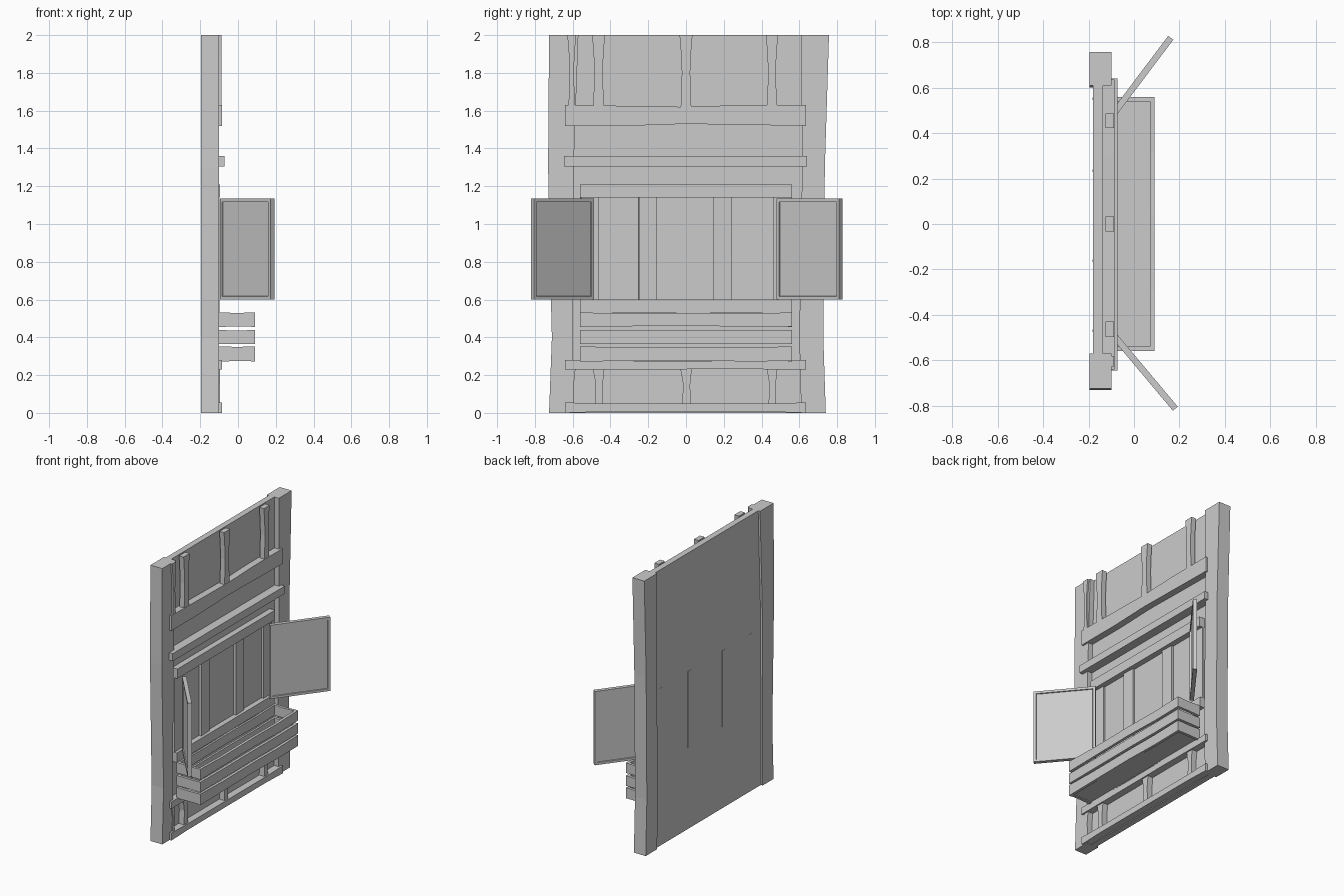
import bpy, bmesh, math
from mathutils import Matrix

if "Cube" in bpy.data.objects:
    bpy.data.objects.remove(bpy.data.objects["Cube"])


def make(name, bm):
    bmesh.ops.recalc_face_normals(bm, faces=bm.faces)
    me = bpy.data.meshes.new(name)
    bm.to_mesh(me)
    bm.free()
    ob = bpy.data.objects.new(name, me)
    bpy.context.collection.objects.link(ob)
    return ob


def timber(name, x0, x1, stations, axis):
    """Rough-hewn bar lofted along 'y' or 'z'; stations are (position, low, high)."""
    bm = bmesh.new()
    rings = []
    for p, lo, hi in stations:
        ring = []
        for x, w in ((x0, lo), (x1, lo), (x1, hi), (x0, hi)):
            ring.append(bm.verts.new((x, w, p) if axis == 'z' else (x, p, w)))
        rings.append(ring)
    for a, b in zip(rings, rings[1:]):
        for i in range(4):
            j = (i + 1) % 4
            bm.faces.new((a[i], a[j], b[j], b[i]))
    bm.faces.new(rings[0])
    bm.faces.new(rings[-1])
    return make(name, bm)


def box(name, x0, x1, y0, y1, z0, z1):
    return timber(name, x0, x1, [(z0, y0, y1), (z1, y0, y1)], 'z')


# Wall and corner posts
box("wall_panel", -0.18, -0.136, -0.62, 0.63, 0.0, 2.0)
timber("left_post", -0.195, -0.10,
       [(0, -0.725, -0.60), (0.4, -0.71, -0.60), (0.72, -0.718, -0.60),
        (1.3, -0.73, -0.595), (2, -0.725, -0.57)], 'z')
timber("right_post", -0.195, -0.10,
       [(0, 0.61, 0.74), (0.4, 0.60, 0.727), (0.72, 0.605, 0.73),
        (1.3, 0.615, 0.735), (2, 0.61, 0.757)], 'z')

# Horizontal beams
timber("upper_beam", -0.136, -0.086,
       [(-0.64, 1.52, 1.63), (-0.3, 1.52, 1.625), (0, 1.53, 1.62),
        (0.3, 1.525, 1.63), (0.635, 1.52, 1.63)], 'y')
box("upper_rail", -0.136, -0.072, -0.645, 0.64, 1.305, 1.36)
timber("lower_beam", -0.136, -0.085,
       [(-0.64, 0.23, 0.28), (-0.2, 0.23, 0.272), (0.2, 0.232, 0.275),
        (0.635, 0.23, 0.28)], 'y')
timber("base_beam", -0.136, -0.085,
       [(-0.64, 0.0, 0.055), (-0.45, 0.006, 0.05), (0.45, 0.006, 0.05),
        (0.635, 0.0, 0.055)], 'y')

# Studs above and below
for i, (y, h) in enumerate(((-0.605, 0.023), (-0.463, 0.034),
                            (0.0, 0.034), (0.455, 0.032))):
    timber(f"upper_stud_{i}", -0.125, -0.088,
           [(1.62, y - h + .006, y + h - .006), (1.8, y - h + .012, y + h - .012),
            (1.9, y - h + .008, y + h - .008), (2.0, y - h, y + h)], 'z')
    timber(f"lower_stud_{i}", -0.136, -0.095,
           [(0.05, y - h + .014, y + h - .01), (0.15, y - h + .019, y + h - .012),
            (0.235, y - h + .004, y + h - .003)], 'z')

# Window frame: head, sill, jambs and slightly twisted mullions
box("window_head", -0.136, -0.094, -0.56, 0.56, 1.14, 1.21)
box("window_sill", -0.136, -0.098, -0.56, 0.56, 0.53, 0.60)
for name, y in (("left_jamb", -0.51), ("left_mullion", -0.203),
                ("right_mullion", 0.193), ("right_jamb", 0.51)):
    ob = box(name, -0.032, 0.028, -0.048, 0.048, 0.59, 1.142)
    ob.data.transform(Matrix.Translation((-0.148, y, 0)) @ Matrix.Rotation(math.radians(2.5), 4, 'Z'))


# Shutters with a recessed panel on both faces
def shutter(name, x, y, angle):
    length, t = 0.415, 0.014
    bm = bmesh.new()
    bmesh.ops.create_cube(bm, size=1)
    bmesh.ops.scale(bm, vec=(length, 2 * t, 0.535), verts=bm.verts)
    bm.faces.ensure_lookup_table()
    bm.normal_update()
    sides = [f for f in bm.faces if abs(f.normal.y) > 0.9]
    bmesh.ops.inset_individual(bm, faces=sides, thickness=0.024)
    bmesh.ops.inset_individual(bm, faces=sides, thickness=0.002, depth=-0.007)
    ob = make(name, bm)
    ob.matrix_world = (Matrix.Translation((x, y, 0.867))
                       @ Matrix.Rotation(math.radians(angle), 4, 'Z')
                       @ Matrix.Translation((length / 2, 0, 0)))


shutter("right_shutter", -0.088, 0.488, 53)
shutter("left_shutter", -0.085, -0.495, -50)

# Planter box: three courses of rough planks with gaps, plus floor
for i, (z0, z1) in enumerate(((0.272, 0.352), (0.364, 0.438), (0.455, 0.532))):
    d = (0.006, 0.003, 0.007)[i]
    long = [(-0.56, z0, z1), (-0.3, z0 + d / 2, z1 - d), (0.05, z0 + d, z1 - d / 2),
            (0.32, z0, z1 - d), (0.56, z0 + d / 2, z1)]
    timber(f"planter_front_{i}", 0.07, 0.09, long, 'y')
    timber(f"planter_back_{i}", -0.10, -0.085, long, 'y')
    for side, y in (("left", -0.55), ("right", 0.55)):
        ob = timber(f"planter_{side}_end_{i}", y - 0.01, y + 0.01,
                    [(-0.09, z0, z1), (0.0, z0 + d / 2, z1 - d / 2), (0.07, z0 + d / 2, z1)], 'y')
        # swap x and y so the plank runs outwards from the wall
        ob.data.transform(Matrix(((0, 1, 0, 0), (1, 0, 0, 0), (0, 0, 1, 0), (0, 0, 0, 1))))
        ob.data.flip_normals()
box("planter_floor", -0.09, 0.075, -0.545, 0.545, 0.28, 0.30)
